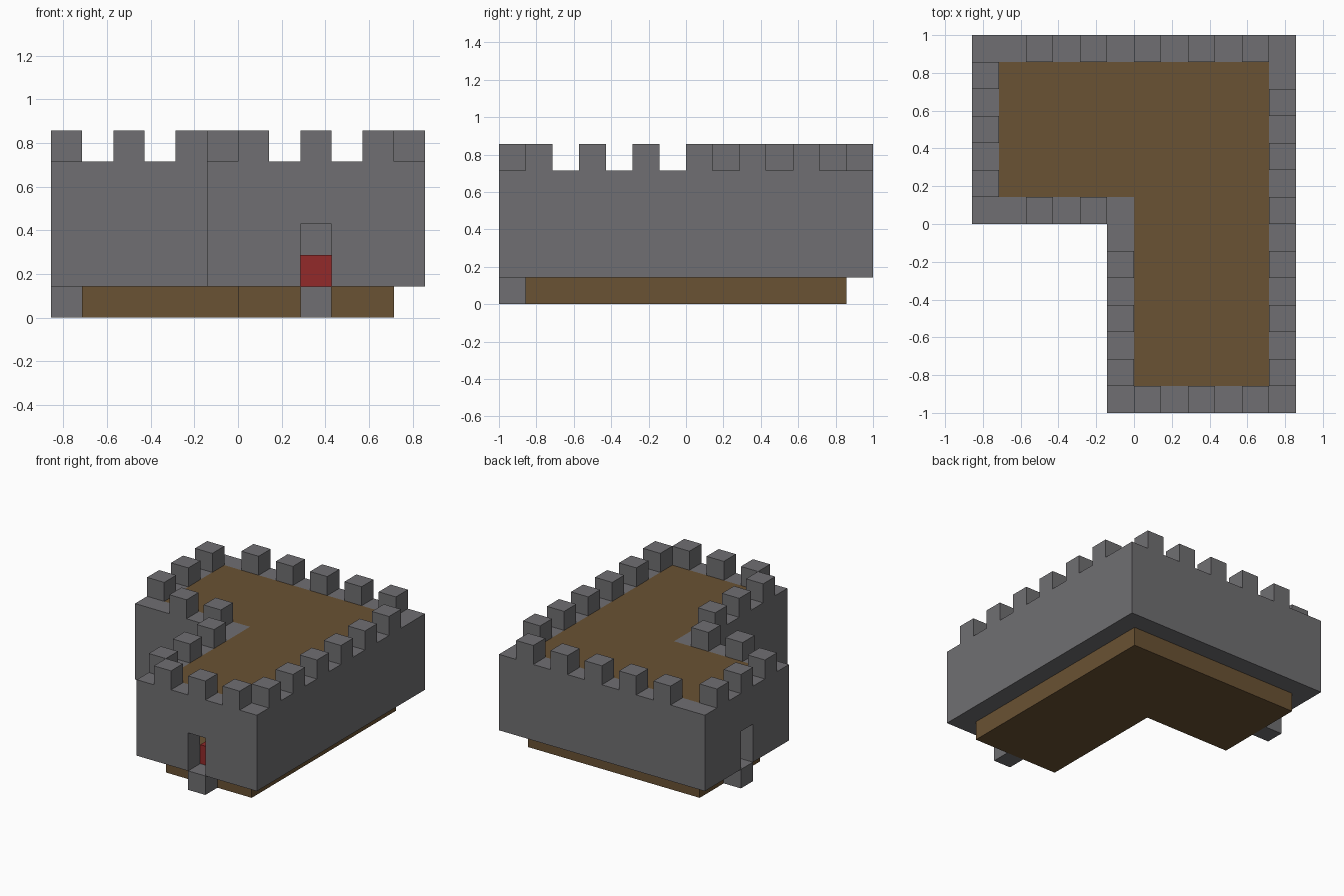
import bpy
import bmesh
from mathutils import Vector

U = 1 / 7  # one block

if "Cube" in bpy.data.objects:
    bpy.data.objects.remove(bpy.data.objects["Cube"], do_unlink=True)


def material(name, rgb):
    m = bpy.data.materials.new(name)
    m.use_nodes = True
    m.diffuse_color = (*rgb, 1)
    bsdf = m.node_tree.nodes["Principled BSDF"]
    bsdf.inputs["Base Color"].default_value = (*rgb, 1)
    bsdf.inputs["Roughness"].default_value = 0.9
    return m


STONE = material("stone grey", (0.162, 0.159, 0.168))
WOOD = material("wood brown", (0.144, 0.084, 0.033))
RED = material("red", (0.287, 0.023, 0.023))


def finish(name, bm, mat):
    bmesh.ops.recalc_face_normals(bm, faces=bm.faces)
    mesh = bpy.data.meshes.new(name)
    bm.to_mesh(mesh)
    bm.free()
    mesh.materials.append(mat)
    obj = bpy.data.objects.new(name, mesh)
    bpy.context.collection.objects.link(obj)
    return obj


def block(name, low, mat, size=(1, 1, 1), grow=0):
    """Box from its lowest corner, in blocks."""
    bm = bmesh.new()
    bmesh.ops.create_cube(bm, size=1)
    for v in bm.verts:
        v.co = Vector((low[i] + size[i] / 2 + v.co[i] * (size[i] + grow)) * U
                      for i in range(3))
    return finish(name, bm, mat)


def extrude_up(bm, faces, height):
    top = bmesh.ops.extrude_face_region(bm, geom=faces)["geom"]
    bmesh.ops.translate(bm, vec=(0, 0, height * U),
                        verts=[g for g in top if isinstance(g, bmesh.types.BMVert)])


# Corner-shaped plan: outside of the walls and inside of the walls
OUTER = [(-6, 0), (-1, 0), (-1, -7), (6, -7), (6, 7), (-6, 7)]
INNER = [(-5, 1), (0, 1), (0, -6), (5, -6), (5, 6), (-5, 6)]


def slab(name, z, height, mat):
    bm = bmesh.new()
    face = bm.faces.new([bm.verts.new((x * U, y * U, z * U)) for x, y in INNER])
    extrude_up(bm, [face], height)
    return finish(name, bm, mat)


# Base and roof
slab("base", 0, 1, WOOD)
slab("roof", 4, 1, WOOD)

# Walls as a ring raised from the plan
bm = bmesh.new()
out_v, in_v = ([bm.verts.new((x * U, y * U, U)) for x, y in plan]
               for plan in (OUTER, INNER))
n = len(OUTER)
ring = [bm.faces.new((out_v[i], out_v[(i + 1) % n], in_v[(i + 1) % n], in_v[i]))
        for i in range(n)]
extrude_up(bm, ring, 4)
walls = finish("walls", bm, STONE)

# Doorways cut through the walls, each with a step below
doors = {"front": (2, -7), "side": (-6, 3)}
for name, (x, y) in doors.items():
    block(name + "_step", (x, y, 0), STONE)
    along_x = name == "side"
    cutter = block(name + "_cutter", (x - 0.5 * along_x, y - 0.5 * (not along_x), 0.5),
                   STONE, (2, 1, 2.5) if along_x else (1, 2, 2.5))
    cutter.hide_render = True
    mod = walls.modifiers.new("doorway", 'BOOLEAN')
    mod.operation = 'DIFFERENCE'
    mod.solver = 'EXACT'
    mod.object = cutter
    bpy.context.view_layer.objects.active = walls
    bpy.ops.object.modifier_apply(modifier=mod.name)
    bpy.data.objects.remove(cutter, do_unlink=True)

# Red block inside the front doorway
block("red_block", (2, -6, 1), RED)

# Battlements: every second block along each wall
rows = {
    "back": [(x, 6) for x in range(-4, 5, 2)],
    "left_side": [(5, y) for y in range(-6, 5, 2)],
    "front": [(x, -7) for x in range(0, 5, 2)],
    "right_side": [(-6, y) for y in range(1, 6, 2)],
    "wing_front": [(x, 0) for x in (-4, -2)],
    "wing_side": [(-1, y) for y in range(-6, -1, 2)],
}
for row, spots in rows.items():
    for i, (x, y) in enumerate(spots, 1):
        block(f"{row}_merlon_{i}", (x, y, 5), STONE)
